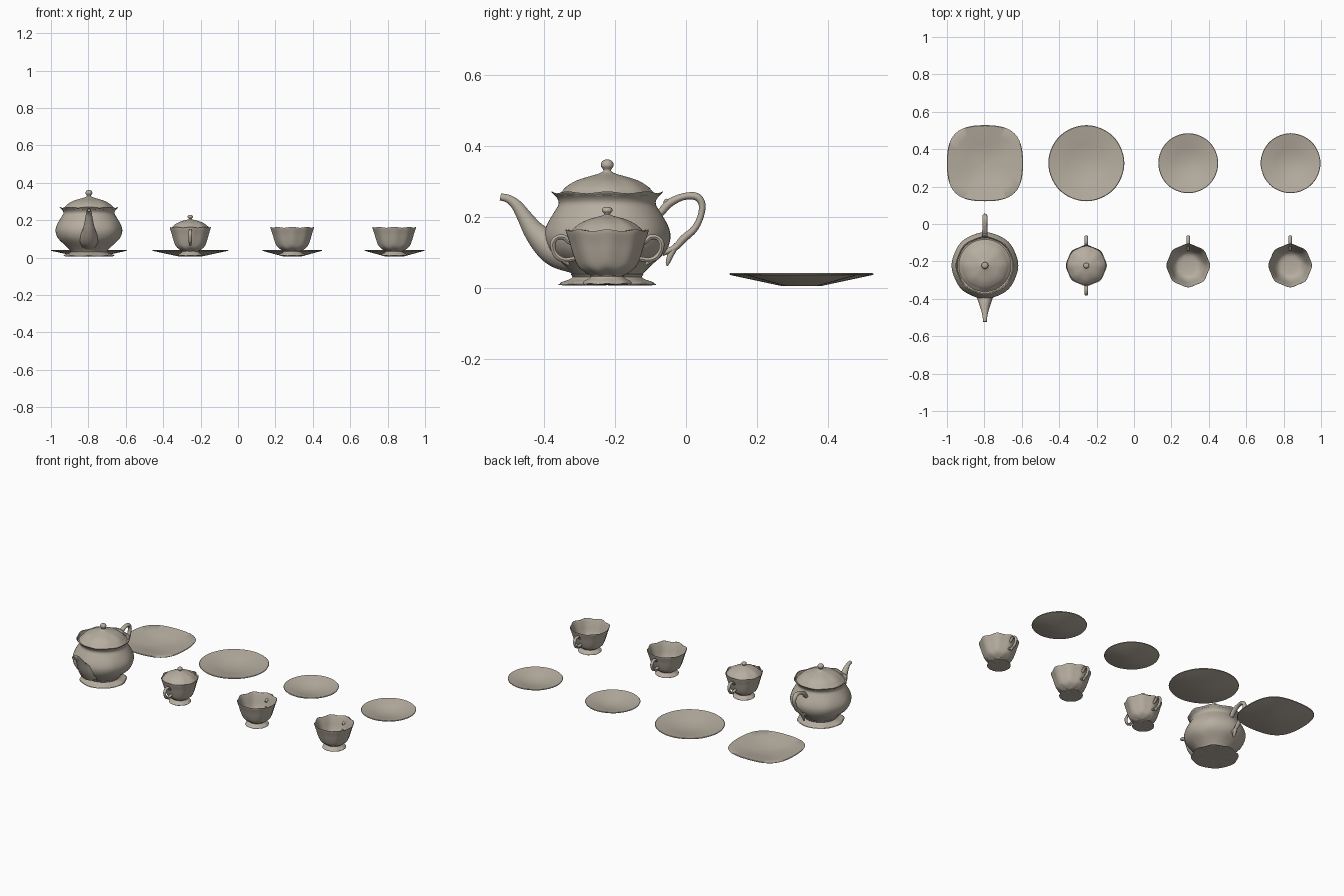
import bpy
import bmesh
import math
from mathutils import Vector

default = bpy.data.objects.get("Cube")
if default:
    bpy.data.objects.remove(default, do_unlink=True)

glaze = bpy.data.materials.new("warm_grey_porcelain")
colour = (0.47, 0.42, 0.35, 1)
glaze.diffuse_color = colour
glaze.use_nodes = True
glaze.node_tree.nodes["Principled BSDF"].inputs["Base Color"].default_value = colour
parts = []


def finish(bm, name, origin):
    bmesh.ops.recalc_face_normals(bm, faces=bm.faces)
    mesh = bpy.data.meshes.new(name)
    bm.to_mesh(mesh)
    bm.free()
    mesh.materials.append(glaze)
    ob = bpy.data.objects.new(name, mesh)
    ob.location = origin
    bpy.context.collection.objects.link(ob)
    parts.append(ob)
    return ob


def smooth_path(points, steps):
    """Catmull-Rom interpolation of tuples of any length."""
    if steps < 2:
        return list(points)
    p = [points[0], *points, points[-1]]
    out = []
    for i in range(1, len(p) - 2):
        for k in range(steps):
            t = k / steps
            out.append(tuple(
                0.5 * (2 * b + (c - a) * t + (2 * a - 5 * b + 4 * c - d) * t * t
                       + (3 * b - a - 3 * c + d) * t ** 3)
                for a, b, c, d in zip(*p[i - 1:i + 3])))
    return out + [points[-1]]


def bridge(bm, rings):
    n = len(rings[0])
    for a, b in zip(rings, rings[1:]):
        for i in range(n):
            j = (i + 1) % n
            bm.faces.new((a[i], a[j], b[j], b[i]))


def lathe(name, origin, profile, lobes=8, segs=64, steps=3, lift=0.0, square=0):
    """Spin (radius, z, lobe depth) points; square > 2 gives a rounded square."""
    bm = bmesh.new()
    rings = []
    for r, z, depth in smooth_path(profile, steps):
        ring = []
        for i in range(segs):
            a = math.tau * i / segs
            c, s = math.cos(a), math.sin(a)
            wave = depth * math.cos(lobes * a)
            k = max(r, 0.0004) * (1 + wave)
            if square:
                k *= (abs(c) ** square + abs(s) ** square) ** (-1 / square)
            ring.append(bm.verts.new((k * c, k * s, z + lift * wave)))
        rings.append(ring)
    bridge(bm, rings)
    bm.faces.new(rings[0])
    bm.faces.new(rings[-1])
    return finish(bm, name, origin)


def tube(name, origin, path, widen=1.0, side=1, sides=14, mouth=False):
    """Sweep an oval along (y, z, radius) points in the fore-and-aft plane."""
    bm = bmesh.new()
    pts = smooth_path(path, 5)
    rings = []
    for i, (y, z, r) in enumerate(pts):
        a, b = pts[max(i - 1, 0)], pts[min(i + 1, len(pts) - 1)]
        along = Vector((0, b[0] - a[0], b[1] - a[1])).normalized()
        normal = Vector((0, -along.z, along.y))
        ring = []
        for k in range(sides):
            t = math.tau * k / sides
            v = Vector((r * widen * math.cos(t), y, z)) + normal * r * math.sin(t)
            v.y *= side
            ring.append(bm.verts.new(v))
        rings.append(ring)
    bridge(bm, rings)
    bm.faces.new(rings[0])
    end = bm.faces.new(rings[-1])
    bmesh.ops.recalc_face_normals(bm, faces=bm.faces)
    if mouth:
        bmesh.ops.inset_region(bm, faces=[end], thickness=0.003)
        bmesh.ops.inset_region(bm, faces=[end], thickness=0.001, depth=-0.015)
    return finish(bm, name, origin)


# Teapot: body, foot, lid, spout and handle
pot = (-0.797, -0.222, 0)
lathe("teapot_body", pot, [
    (0, .02, 0), (.088, .022, 0), (.097, .035, 0), (.122, .06, .01),
    (.163, .1, .01), (.177, .14, .008), (.17, .175, .005), (.15, .212, 0),
    (.137, .235, 0), (.141, .252, 0), (.155, .267, .012), (.15, .267, .012),
    (.132, .255, 0), (0, .255, 0)], lift=.2)
lathe("teapot_foot", pot, [
    (0, .007, 0), (.125, .007, .02), (.131, .01, .02), (.126, .015, .02),
    (.108, .022, .01), (.097, .03, 0), (.096, .04, 0), (0, .04, 0)], lift=.05)
lathe("teapot_lid", pot, [
    (0, .257, 0), (.128, .258, 0), (.134, .264, 0), (.126, .272, .01),
    (.112, .286, .015), (.085, .302, .02), (.052, .313, .015), (.025, .321, 0),
    (.012, .328, 0), (.012, .334, 0), (.018, .343, 0), (.016, .354, 0),
    (.008, .36, 0), (0, .361, 0)])
tube("teapot_spout", pot, [
    (-.08, .095, .058), (-.135, .106, .053), (-.17, .124, .043), (-.205, .158, .031),
    (-.232, .198, .022), (-.255, .232, .016), (-.278, .25, .012),
    (-.301, .256, .01)], mouth=True)
tube("teapot_handle", pot, [
    (.13, .195, .009), (.152, .213, .011), (.175, .238, .012), (.213, .256, .01),
    (.25, .257, .011), (.267, .236, .01), (.263, .2, .009), (.245, .165, .01),
    (.215, .138, .011), (.19, .112, .009), (.155, .098, .009)], 1.25)
tube("teapot_handle_tail", pot, [
    (.196, .122, .008), (.18, .095, .009), (.172, .075, .007), (.168, .062, .003)], 1.2)
tube("teapot_handle_thumb_rest", pot, [
    (.18, .238, .006), (.168, .244, .007), (.16, .238, .004)], 1.3)

# Shared fluted bowl with a thin wall and a flared foot
bowl = [
    (0, .01, 0), (.06, .009, .01), (.068, .012, .01), (.064, .018, .01),
    (.05, .027, 0), (.047, .034, 0), (.06, .041, .02), (.08, .058, .03),
    (.093, .09, .032), (.103, .125, .032), (.114, .158, .025), (.11, .158, .025),
    (.098, .125, .025), (.087, .09, .025), (.072, .062, .02), (.05, .048, 0), (0, .045, 0)]
ear = [
    (.088, .118, .006), (.108, .13, .007), (.122, .142, .008), (.141, .141, .007),
    (.153, .126, .008), (.151, .104, .007), (.139, .086, .008), (.12, .078, .007),
    (.1, .08, .007), (.08, .085, .006)]


def handle(name, origin, side=1):
    tube(name, origin, ear, 1.2, side, 10)
    tube(name + "_curl", origin, [
        (.128, .08, .006), (.114, .07, .006), (.108, .064, .003)], 1.2, side, 10)


for i, x in enumerate((.29, .835)):
    lathe(f"teacup_{i + 1}", (x, -.222, 0), bowl, lift=.1)
    handle(f"teacup_handle_{i + 1}", (x, -.222, 0))

# Sugar bowl with two handles and a lid
sugar = (-.255, -.222, 0)
lathe("sugar_bowl", sugar, [(r * .94, z, d) for r, z, d in bowl], lift=.1)
for label, side in (("front", -1), ("back", 1)):
    handle(f"sugar_bowl_{label}_handle", sugar, side)
lathe("sugar_bowl_lid", sugar, [
    (0, .15, 0), (.095, .152, 0), (.1, .158, .01), (.092, .167, .02),
    (.075, .181, .025), (.05, .193, .02), (.026, .2, 0), (.01, .205, 0),
    (.009, .209, 0), (.015, .216, 0), (.012, .225, 0), (0, .228, 0)])


# Plates and saucers: shallow straight-sided dishes
def dish(name, x, radius, square=0):
    well = .28 * radius
    lathe(name, (x, .325, 0), [
        (0, .005, 0), (well, .005, 0), (radius * .99, .036, .002), (radius, .039, .002),
        (radius * .985, .041, .002), (radius * .75, .033, 0), (radius * .5, .023, 0),
        (well, .014, 0), (0, .012, 0)], steps=1, square=square)


dish("square_plate", -.797, .203, 2.8)
dish("round_plate", -.255, .203)
dish("saucer_1", .29, .16)
dish("saucer_2", .837, .16)

bpy.ops.object.select_all(action="DESELECT")
for ob in parts:
    ob.select_set(True)
bpy.context.view_layer.objects.active = parts[0]
bpy.ops.object.shade_smooth_by_angle(angle=math.radians(40))
